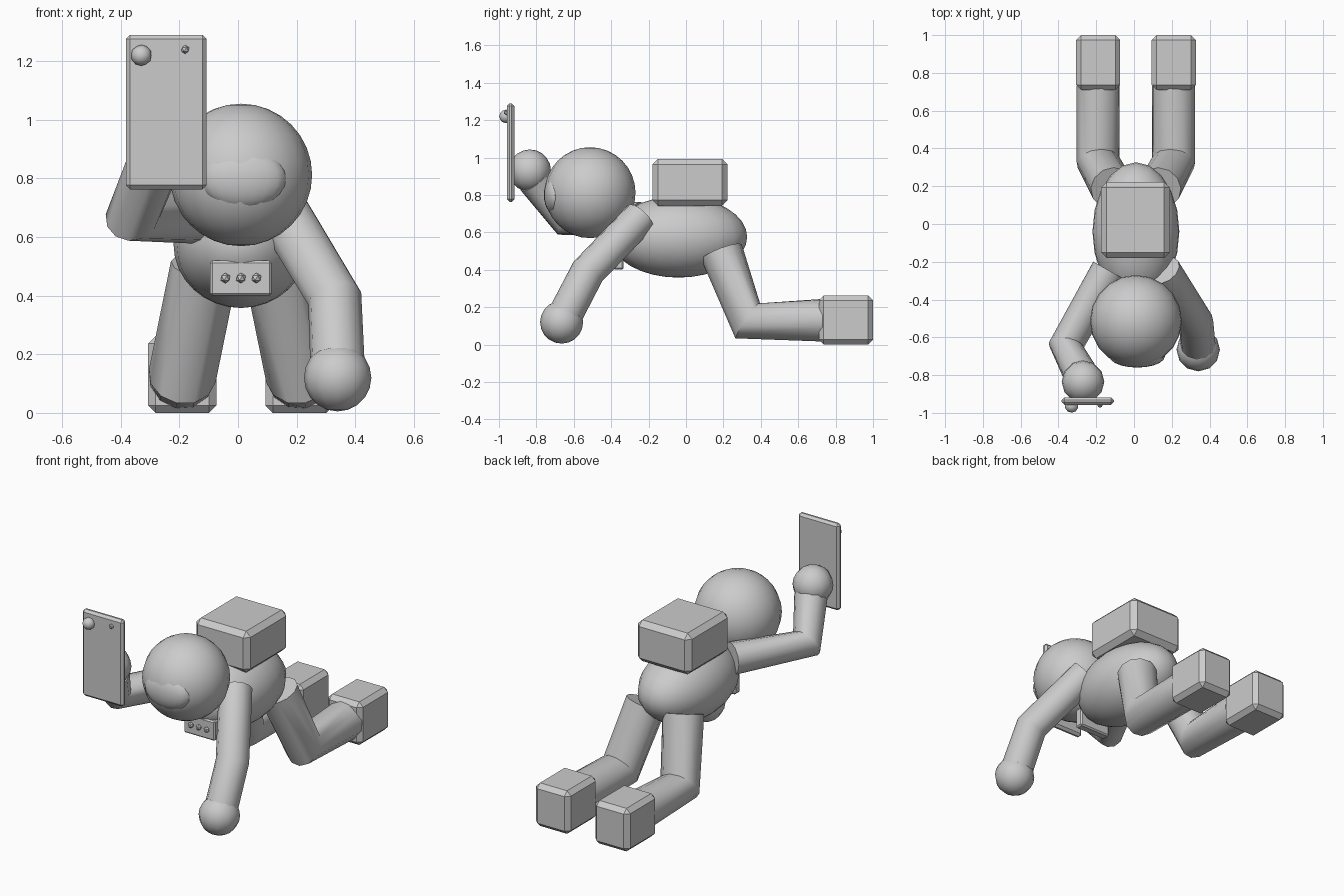
import bpy
from math import radians

if "Cube" in bpy.data.objects:
    bpy.data.objects.remove(bpy.data.objects["Cube"])

CX = 0.01  # body midline


def finish(ob, name):
    ob.name = name
    bpy.ops.object.shade_smooth_by_angle(angle=radians(40))
    return ob


def ball(name, loc, size, seg=12, rings=10):
    bpy.ops.mesh.primitive_uv_sphere_add(segments=seg, ring_count=rings, location=loc)
    ob = bpy.context.object
    ob.scale = size if isinstance(size, tuple) else (size,) * 3
    bpy.ops.object.transform_apply(location=False, rotation=False, scale=True)
    return finish(ob, name)


def stud(name, loc, r, sub=1):
    bpy.ops.mesh.primitive_ico_sphere_add(subdivisions=sub, radius=r, location=loc)
    return finish(bpy.context.object, name)


def box(name, lo, hi, bevel):
    """Bevelled box from its two corners."""
    mid = [(a + b) / 2 for a, b in zip(lo, hi)]
    bpy.ops.mesh.primitive_cube_add(size=1, location=mid)
    ob = bpy.context.object
    ob.name = name
    ob.scale = [b - a for a, b in zip(lo, hi)]
    bpy.ops.object.transform_apply(location=False, rotation=False, scale=True)
    mod = ob.modifiers.new("bevel", 'BEVEL')
    mod.width = bevel
    mod.segments = 1
    return ob


def limb(name, pts, r):
    """Bent capped tube through the joints."""
    cu = bpy.data.curves.new(name, 'CURVE')
    cu.dimensions = '3D'
    cu.bevel_depth = r
    cu.bevel_resolution = 4
    cu.use_fill_caps = True
    sp = cu.splines.new('POLY')
    sp.points.add(len(pts) - 1)
    for p, co in zip(sp.points, pts):
        p.co = (*co, 1)
    ob = bpy.data.objects.new(name, cu)
    bpy.context.collection.objects.link(ob)
    bpy.ops.object.select_all(action='DESELECT')
    ob.select_set(True)
    bpy.context.view_layer.objects.active = ob
    bpy.ops.object.convert(target='MESH')
    return finish(bpy.context.object, name)


# head, visor and torso
ball("helmet", (CX, -0.513, 0.812), 0.243, 20, 16)
ball("visor", (0.017, -0.70, 0.80), (0.147, 0.06, 0.105), 20, 12)
ball("torso", (CX, -0.04, 0.575), (0.23, 0.367, 0.217), 20, 16)

# backpack
box("backpack", (-0.175, -0.18, 0.742), (0.19, 0.222, 0.993), 0.03)

# chest control panel with three buttons
box("chest_panel", (-0.095, -0.388, 0.40), (0.115, -0.335, 0.52), 0.008)
for i in (-1, 0, 1):
    stud("panel_button", (CX + i * 0.053, -0.392, 0.46), 0.018)

# legs and boots
for side, s in (("left", 1), ("right", -1)):
    x = CX + s * 0.2
    limb(side + "_leg", [(CX + s * 0.125, 0.19, 0.495), (x, 0.33, 0.127),
                         (x, 0.73, 0.13)], 0.116)
    box(side + "_boot", (x - 0.117, 0.71, 0.0), (x + 0.117, 1.0, 0.262), 0.026)

# supporting arm
limb("left_arm", [(0.155, -0.245, 0.68), (0.33, -0.525, 0.39), (0.34, -0.65, 0.15)], 0.093)
ball("left_hand", (0.34, -0.665, 0.12), 0.115)

# raised arm
limb("right_arm", [(-0.135, -0.245, 0.67), (-0.36, -0.645, 0.67), (-0.275, -0.81, 0.88)], 0.093)
ball("right_hand", (-0.27, -0.835, 0.93), 0.113)

# handheld device with lens and flash
box("device", (-0.383, -0.957, 0.763), (-0.107, -0.918, 1.29), 0.014)
stud("device_lens", (-0.33, -0.963, 1.22), 0.036, 2)
stud("device_flash", (-0.18, -0.959, 1.24), 0.015)
